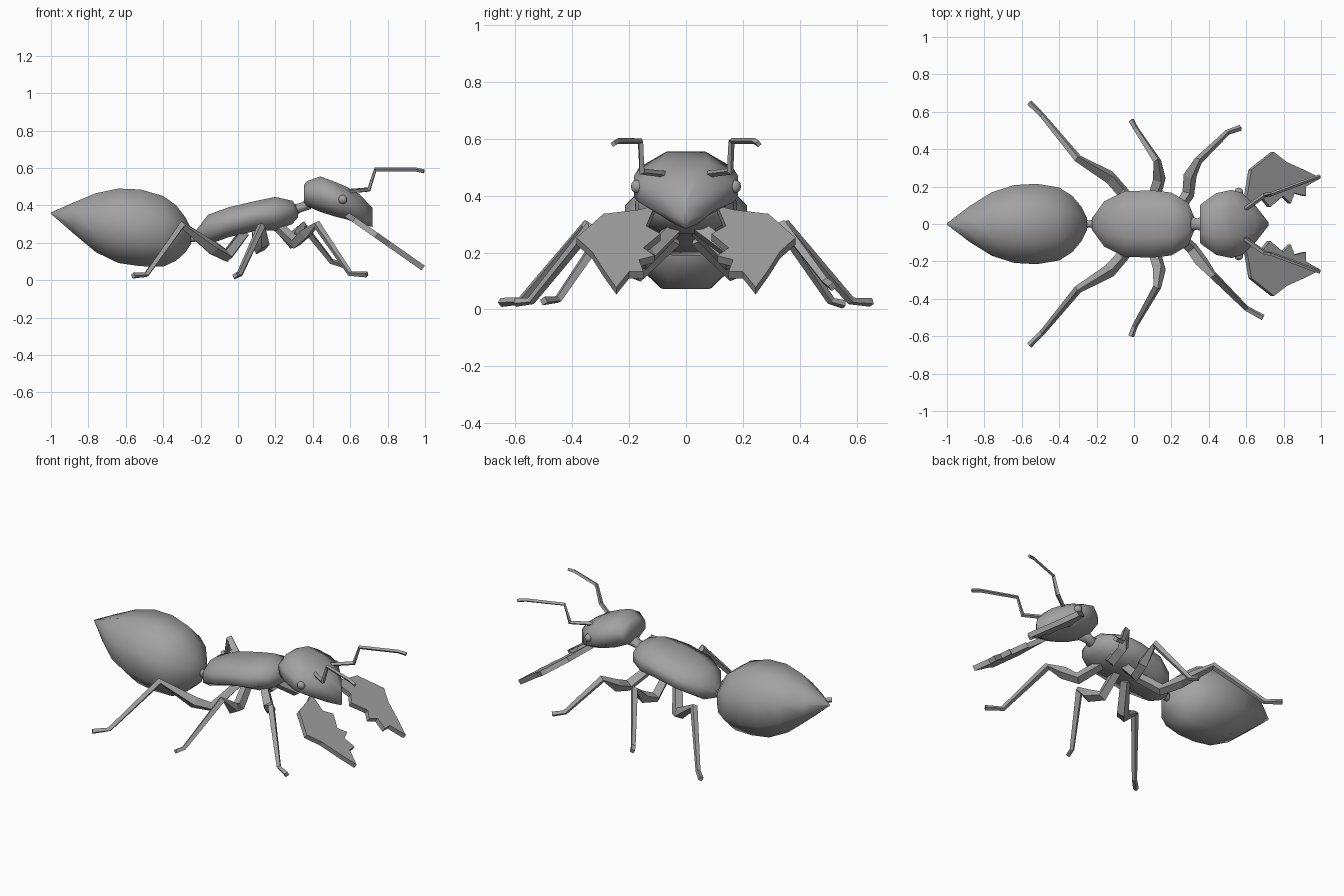
import bpy, bmesh, math
from mathutils import Vector

cube = bpy.data.objects.get("Cube")
if cube:
    bpy.data.objects.remove(cube)

GREY = (0.36, 0.36, 0.36, 1)
mat = bpy.data.materials.new("plain grey")
mat.use_nodes = True
mat.diffuse_color = GREY
mat.node_tree.nodes["Principled BSDF"].inputs["Base Color"].default_value = GREY


def finish(name, bm, smooth=False):
    bmesh.ops.recalc_face_normals(bm, faces=bm.faces)
    for f in bm.faces:
        f.smooth = smooth
    mesh = bpy.data.meshes.new(name)
    bm.to_mesh(mesh)
    bm.free()
    mesh.materials.append(mat)
    ob = bpy.data.objects.new(name, mesh)
    bpy.context.collection.objects.link(ob)
    return ob


def skin(bm, rings):
    for a, b in zip(rings, rings[1:]):
        n = len(a)
        for i in range(n):
            j = (i + 1) % n
            bm.faces.new((a[i], a[j], b[j], b[i]))
    bm.faces.new(rings[0])
    bm.faces.new(rings[-1])


def body(name, sections):
    """Eight-sided loft along x; each section is (x, top, bottom, half width)."""
    bm = bmesh.new()
    rings = []
    k = 1 / math.cos(math.pi / 8)
    for x, top, bottom, w in sections:
        ring = []
        for i in range(8):
            a = math.pi / 8 + i * math.pi / 4
            ring.append(bm.verts.new((x, w * k * math.cos(a),
                        (top + bottom) / 2 + (top - bottom) / 2 * k * math.sin(a))))
        rings.append(ring)
    skin(bm, rings)
    return finish(name, bm, True)


def limb(name, points, radii, side=1):
    """Four-sided tapered tube through the points."""
    pts = [Vector((x, y * side, z)) for x, y, z in points]
    bm = bmesh.new()
    rings = []
    for i, p in enumerate(pts):
        before, after = pts[max(i - 1, 0)], pts[min(i + 1, len(pts) - 1)]
        t = (after - before).normalized()
        u = t.cross(Vector((0.3, 0.2, 1))).normalized()
        v = t.cross(u)
        r = radii[i]
        rings.append([bm.verts.new(p + d * r) for d in (u, v, -u, -v)])
    skin(bm, rings)
    return finish(name, bm)


# Body segments
body("abdomen", [(-1, .362, .355, .004), (-.88, .415, .25, .095), (-.76, .465, .15, .17),
                 (-.64, .49, .092, .208), (-.52, .485, .075, .215), (-.40, .45, .072, .195),
                 (-.33, .40, .105, .15), (-.28, .335, .15, .09), (-.25, .275, .195, .03)])
body("waist", [(-.27, .26, .20, .025), (-.235, .245, .205, .018), (-.19, .27, .21, .04)])
body("thorax", [(-.225, .265, .205, .03), (-.16, .35, .19, .12), (-.05, .39, .23, .175),
                (.10, .425, .265, .18), (.20, .445, .265, .168), (.29, .425, .30, .115),
                (.32, .385, .335, .04)])
body("neck", [(.28, .40, .33, .045), (.34, .415, .365, .03), (.39, .45, .38, .055)])
body("head", [(.352, .51, .415, .10), (.37, .53, .395, .115), (.44, .555, .365, .165),
              (.52, .525, .34, .182), (.58, .50, .325, .165), (.65, .46, .30, .098),
              (.72, .385, .285, .008)])

# Jaw outline seen from above; the blade lies on a slanted plane
JAW = [(.58, .11), (.60, .17), (.62, .29), (.74, .385), (.81, .33), (.90, .29), (.99, .245),
       (.91, .20), (.91, .15), (.85, .165), (.83, .11), (.79, .15), (.72, .09), (.68, .14)]


def jaw(name, side):
    bm = bmesh.new()
    normal = Vector((.57, 0, .82)) * .015
    rings = []
    for s in (1, -1):
        rings.append([bm.verts.new(Vector((x, y * side, .345 - .70 * (x - .59))) + normal * s)
                      for x, y in JAW])
    skin(bm, rings)
    return finish(name, bm)


# Legs: hip, lower hip joint, thigh, knee, ankle, toe
REAR = [(.03, .04, .25), (-.06, .17, .13), (-.13, .25, .17), (-.30, .35, .295),
        (-.49, .58, .03), (-.56, .65, .025)]
MIDDLE = [(.10, .04, .28), (.11, .15, .17), (.135, .24, .20), (.125, .335, .29),
          (.01, .51, .03), (-.015, .555, .018)]
MIDDLE_RIGHT = MIDDLE[:4] + [(.005, .545, .03), (-.015, .60, .025)]
FRONT = [(.21, .04, .29), (.29, .16, .20), (.30, .26, .235), (.345, .34, .295),
         (.50, .49, .10), (.57, .515, .08)]
FRONT_RIGHT = [(.21, .04, .29), (.31, .13, .20), (.36, .20, .25), (.42, .27, .30),
               (.60, .45, .035), (.69, .50, .03)]
LEG_RADII = (.03, .034, .036, .022, .015, .016)
ANTENNA = [(.58, .07, .475), (.70, .155, .485), (.735, .16, .592), (.95, .24, .592),
           (.995, .255, .582)]

for label, side in (("left", 1), ("right", -1)):
    limb("rear_leg_" + label, REAR, LEG_RADII, side)
    limb("middle_leg_" + label, MIDDLE if side > 0 else MIDDLE_RIGHT, LEG_RADII, side)
    limb("front_leg_" + label, FRONT if side > 0 else FRONT_RIGHT, LEG_RADII, side)
    limb("antenna_" + label, ANTENNA, (.012, .013, .011, .011, .011), side)
    jaw("jaw_" + label, side)
    # Eye
    bm = bmesh.new()
    bmesh.ops.create_uvsphere(bm, u_segments=10, v_segments=6, radius=.024)
    bmesh.ops.translate(bm, verts=bm.verts, vec=(.56, .17 * side, .432))
    finish("eye_" + label, bm, True)
